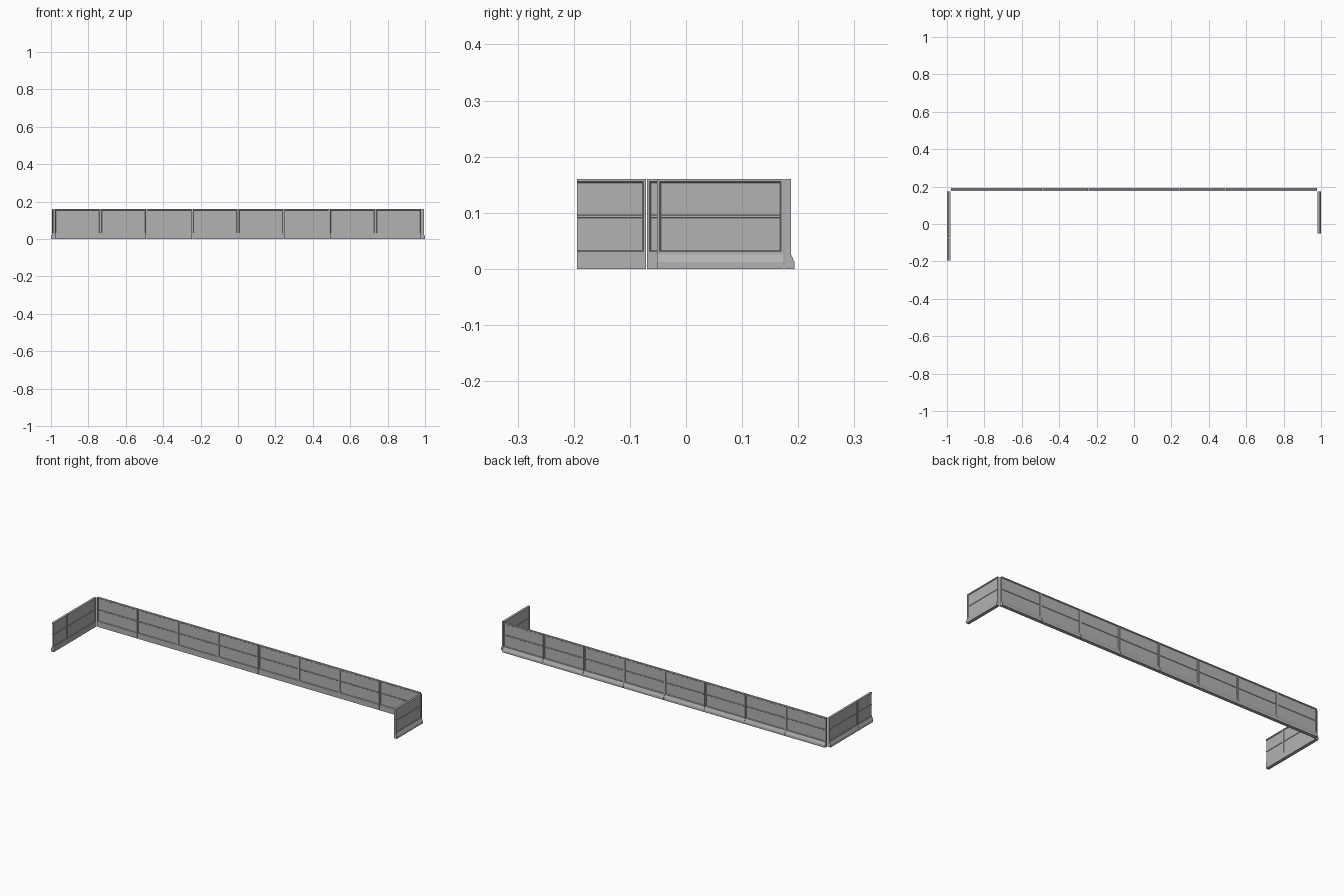
import bpy, bmesh, math
from mathutils import Vector

if "Cube" in bpy.data.objects:
    bpy.data.objects.remove(bpy.data.objects["Cube"])

THICK = 0.0115   # upper wall thickness
PITCH = 0.245    # panel spacing
GAP = 0.0015     # joint between panels
# cross-section (outward, up): flat inside, flared kick base outside
PROFILE = [(0, 0), (0.018, 0), (0.018, 0.012), (THICK, 0.026),
           (THICK, 0.16), (0, 0.16), (0, 0.026)]
# hexagonal middle rail with sloped sides on both faces
RAIL = [(0.001, 0.092), (THICK / 2, 0.0885), (THICK - 0.001, 0.092),
        (THICK - 0.001, 0.095), (THICK / 2, 0.0985), (0.001, 0.095)]

steel = bpy.data.materials.new("dark_grey")
steel.diffuse_color = (0.45, 0.45, 0.45, 1)
steel.use_nodes = True
steel.node_tree.nodes["Principled BSDF"].inputs["Base Color"].default_value = steel.diffuse_color


def extrude_section(bm, section, x0, x1):
    face = bm.faces.new([bm.verts.new((x0, y, z)) for y, z in section])
    ext = bmesh.ops.extrude_face_region(bm, geom=[face])
    moved = [v for v in ext["geom"] if isinstance(v, bmesh.types.BMVert)]
    bmesh.ops.translate(bm, verts=moved, vec=(x1 - x0, 0, 0))
    bmesh.ops.recalc_face_normals(bm, faces=bm.faces[:])


def wall_panel(name, loc, angle, length=PITCH - GAP, cut=None):
    bm = bmesh.new()
    # solid barrier section
    extrude_section(bm, PROFILE, 0, length)
    # framed recess on both sides
    sides = [f for f in bm.faces if abs(f.normal.y) > 0.99
             and f.calc_center_median().z > 0.05]
    bmesh.ops.inset_individual(bm, faces=sides, thickness=0.0065)
    bmesh.ops.inset_individual(bm, faces=sides, thickness=0.003, depth=-0.003)
    # middle rail
    extrude_section(bm, RAIL, 0.0075, length - 0.0075)
    # shortened end panel
    if cut is not None:
        res = bmesh.ops.bisect_plane(
            bm, geom=bm.verts[:] + bm.edges[:] + bm.faces[:],
            plane_co=Vector((cut, 0, 0)), plane_no=Vector((1, 0, 0)),
            clear_inner=True)
        edges = [e for e in res["geom_cut"] if isinstance(e, bmesh.types.BMEdge)]
        bmesh.ops.holes_fill(bm, edges=edges, sides=0)
    mesh = bpy.data.meshes.new(name)
    bm.to_mesh(mesh)
    bm.free()
    mesh.materials.append(steel)
    ob = bpy.data.objects.new(name, mesh)
    ob.location = loc
    ob.rotation_euler.z = angle
    bpy.context.collection.objects.link(ob)
    return ob


# long back wall
for i in range(8):
    wall_panel(f"back_panel_{i + 1}",
               (-4 * PITCH + i * PITCH + GAP / 2, 0.1755, 0), 0)

# left return: one full panel and one cut short
SIDE_END = 0.174
wall_panel("left_panel", (-0.982, SIDE_END - PITCH + GAP, 0), math.pi / 2)
start = SIDE_END - 2 * PITCH + GAP
wall_panel("left_end_panel", (-0.982, start, 0), math.pi / 2, cut=-0.1945 - start)

# right return: single shorter panel
wall_panel("right_panel", (0.982, SIDE_END, 0), -math.pi / 2, length=0.2255)
